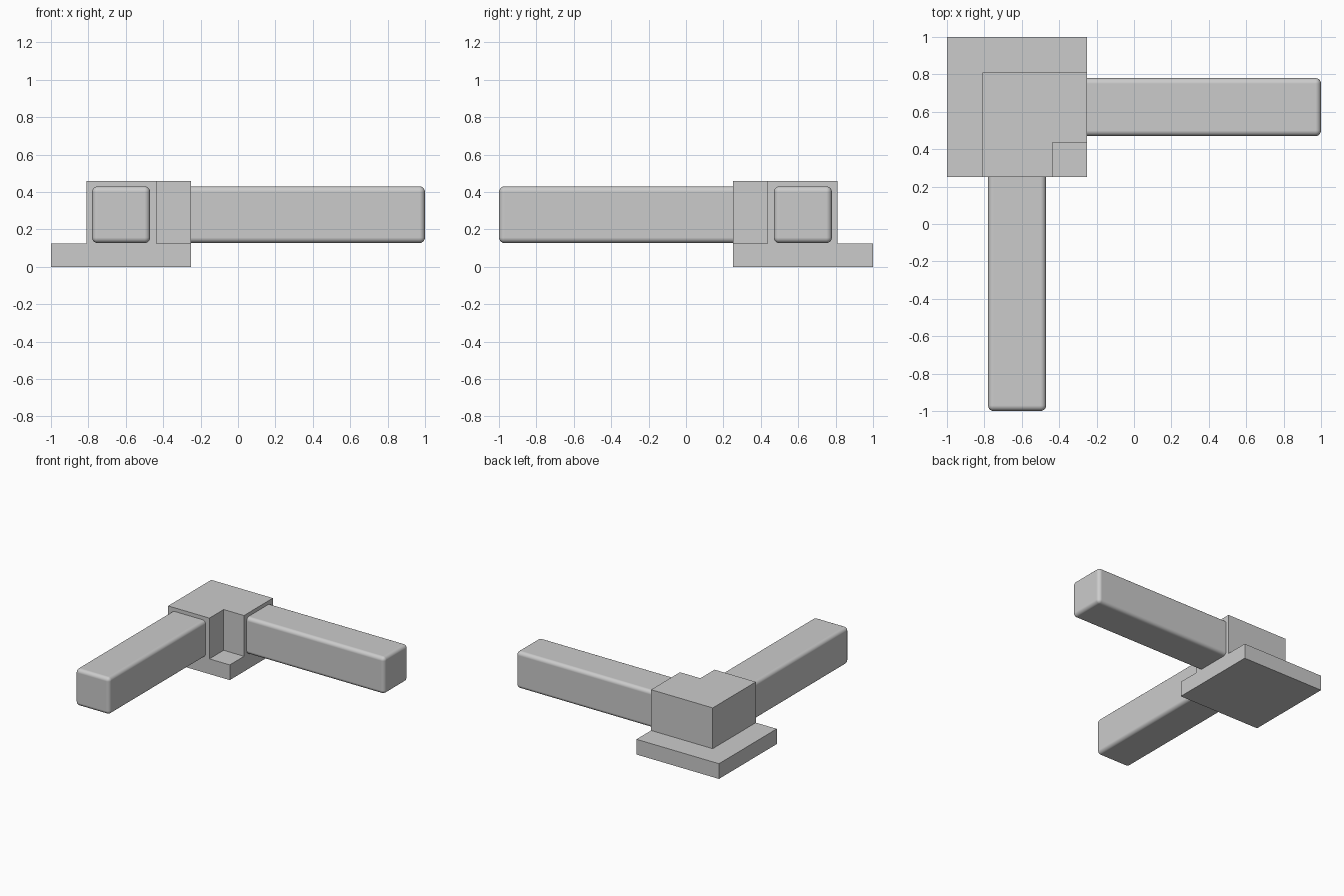
import bpy
import bmesh
from mathutils import Vector

default = bpy.data.objects.get("Cube")
if default:
    bpy.data.objects.remove(default, do_unlink=True)

grey = bpy.data.materials.new("plain_grey")
grey.use_nodes = True
colour = (0.6, 0.6, 0.6, 1)
grey.diffuse_color = colour
grey.node_tree.nodes["Principled BSDF"].inputs["Base Color"].default_value = colour


def finish(name, bm):
    """Turn a bmesh into a named, coloured object."""
    bmesh.ops.recalc_face_normals(bm, faces=bm.faces)
    mesh = bpy.data.meshes.new(name)
    bm.to_mesh(mesh)
    bm.free()
    mesh.materials.append(grey)
    obj = bpy.data.objects.new(name, mesh)
    bpy.context.collection.objects.link(obj)
    return obj


def prism(name, outline, z0, z1):
    """Extrude a flat outline upwards."""
    bm = bmesh.new()
    face = bm.faces.new([bm.verts.new((x, y, z0)) for x, y in outline])
    top = bmesh.ops.extrude_face_region(bm, geom=[face])["geom"]
    verts = [v for v in top if isinstance(v, bmesh.types.BMVert)]
    bmesh.ops.translate(bm, verts=verts, vec=(0, 0, z1 - z0))
    return finish(name, bm)


def rounded_bar(name, low, high, radius=0.03):
    """Box between two corners with softly rounded edges."""
    low, high = Vector(low), Vector(high)
    bm = bmesh.new()
    bmesh.ops.create_cube(bm, size=1)
    for v in bm.verts:
        v.co = (low + high) / 2 + v.co * (high - low)
    obj = finish(name, bm)
    bevel = obj.modifiers.new("rounded_edges", "BEVEL")
    bevel.width = radius
    bevel.segments = 5
    bevel.harden_normals = True
    for poly in obj.data.polygons:
        poly.use_smooth = True
    return obj


# Square foot under the corner
prism("base_plate", [(-1, 0.25), (-0.25, 0.25), (-0.25, 1), (-1, 1)], 0, 0.125)

# Corner block with its inner corner notched out
prism("corner_block", [(-0.81, 0.25), (-0.435, 0.25), (-0.435, 0.435),
                       (-0.25, 0.435), (-0.25, 0.81), (-0.81, 0.81)], 0.125, 0.46)

# Two arms at right angles, seated in the block
rounded_bar("front_arm", (-0.78, -1, 0.127), (-0.47, 0.32, 0.43))
rounded_bar("left_arm", (-0.32, 0.47, 0.127), (1, 0.78, 0.43))
